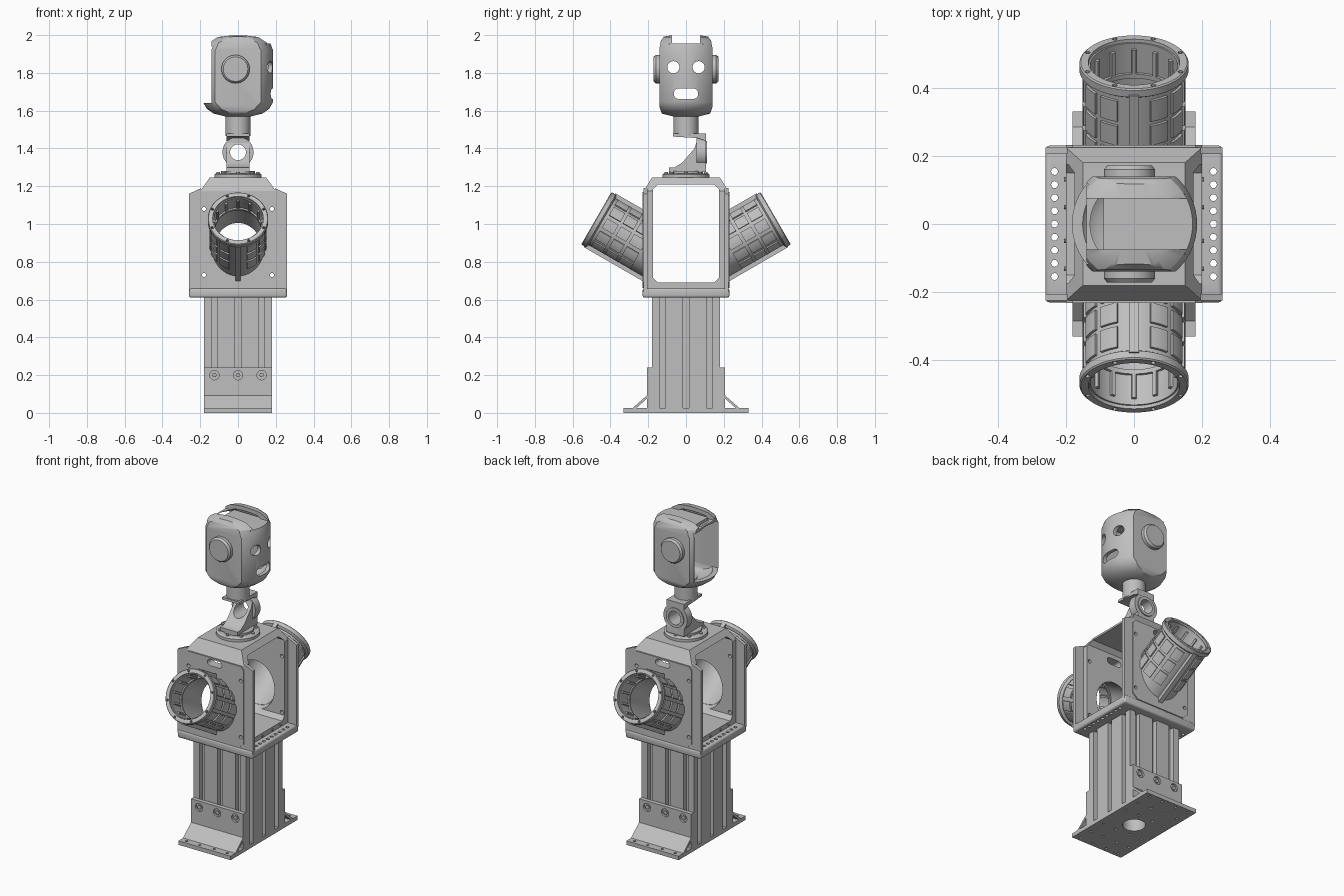
import bpy, bmesh
from math import radians, pi, cos, sin
from mathutils import Matrix, Vector

if "Cube" in bpy.data.objects:
    bpy.data.objects.remove(bpy.data.objects["Cube"])

grey = bpy.data.materials.new("machined grey")
grey.use_nodes = True
grey.diffuse_color = (0.52, 0.52, 0.52, 1)
grey.node_tree.nodes["Principled BSDF"].inputs["Base Color"].default_value = (0.52, 0.52, 0.52, 1)
parts = []


# ---- helpers ----
def finish(name, bm, matrix=None):
    if matrix:
        bm.transform(matrix)
    bmesh.ops.recalc_face_normals(bm, faces=bm.faces[:])
    mesh = bpy.data.meshes.new(name)
    bm.to_mesh(mesh)
    bm.free()
    mesh.materials.append(grey)
    ob = bpy.data.objects.new(name, mesh)
    bpy.context.collection.objects.link(ob)
    parts.append(ob)
    return ob


def add_prism(bm, pts, axis, a, b):
    place = {"x": lambda p: (a, p[0], p[1]), "y": lambda p: (p[0], a, p[1]), "z": lambda p: (p[0], p[1], a)}[axis]
    face = bm.faces.new([bm.verts.new(place(p)) for p in pts])
    ext = bmesh.ops.extrude_face_region(bm, geom=[face])["geom"]
    shift = Vector([(b - a) * (axis == k) for k in "xyz"])
    bmesh.ops.translate(bm, vec=shift, verts=[v for v in ext if isinstance(v, bmesh.types.BMVert)])


def prism(name, pts, axis, a, b, matrix=None):
    bm = bmesh.new()
    add_prism(bm, pts, axis, a, b)
    return finish(name, bm, matrix)


def rect(x, y, x2, y2):
    return [(x, y), (x2, y), (x2, y2), (x, y2)]


def circle(cx, cy, r, n=32):
    return [(cx + r * cos(2 * pi * i / n), cy + r * sin(2 * pi * i / n)) for i in range(n)]


def oval(cx, cy, half, r):
    return [(cx + (half if cos(t) > 0 else -half) + r * cos(t), cy + r * sin(t))
            for t in [2 * pi * (i + 0.5) / 24 for i in range(24)]]


def box(name, x, x2, y, y2, z, z2, matrix=None):
    return prism(name, rect(x, y, x2, y2), "z", z, z2, matrix)


def several(name, outlines, axis, a, b, matrix=None):
    bm = bmesh.new()
    for pts in outlines:
        add_prism(bm, pts, axis, a, b)
    return finish(name, bm, matrix)


def lathe(name, profile, n=64, closed=False, matrix=None):
    bm = bmesh.new()
    vs = [bm.verts.new((r, 0, z)) for r, z in profile]
    es = [bm.edges.new(e) for e in zip(vs, vs[1:] + vs[:1] if closed else vs[1:])]
    bmesh.ops.spin(bm, geom=vs + es, axis=(0, 0, 1), cent=(0, 0, 0), angle=2 * pi, steps=n)
    bmesh.ops.remove_doubles(bm, verts=bm.verts[:], dist=1e-5)
    return finish(name, bm, matrix)


def arc_pads(name, spans, rows, r, r2, matrix):
    """Curved pads on a tube: angular spans by rows along its axis."""
    bm = bmesh.new()
    for a, b in spans:
        ts = [radians(a + (b - a) * i / 5) for i in range(6)]
        pts = [(r2 * cos(t), r2 * sin(t)) for t in ts] + [(r * cos(t), r * sin(t)) for t in reversed(ts)]
        for z, z2 in rows:
            add_prism(bm, pts, "z", z, z2)
    return finish(name, bm, matrix)


def boolean(ob, *tools, op="DIFFERENCE", keep=False):
    for tool in tools:
        mod = ob.modifiers.new("cut", "BOOLEAN")
        mod.operation, mod.object, mod.solver = op, tool, "EXACT"
        bpy.context.view_layer.objects.active = ob
        bpy.ops.object.modifier_apply(modifier=mod.name)
        if not keep:
            parts.remove(tool)
            bpy.data.objects.remove(tool)
    return ob


def mirror_copy(ob, name):
    bm = bmesh.new()
    bm.from_mesh(ob.data)
    return finish(name, bm, Matrix.Scale(-1, 4, (0, 1, 0)))


# ---- slotted column and feet ----
column = box("column", -.18, .18, -.18, .18, .02, .62)
slots = (-.125, 0, .125)
for s in (-1, 1):
    e, d = s * .2, s * .15
    boolean(column,
            several("slots", [rect(p - .016, d, p + .016, e) for p in slots], "z", 0, .7),
            several("slots", [rect(d, p - .016, e, p + .016) for p in slots], "z", 0, .7))
base = box("base_plate", -.18, .18, -.33, .33, 0, .025)
holes = [circle(x, y, .008, 12) for x in (-.14, -.05, .05, .14) for y in (-.305, -.21, -.1, .1, .21, .305)]
bore = prism("bore", circle(0, 0, .065), "z", -.1, .5)
boolean(base, bore, keep=True)
boolean(column, bore)
boolean(base, several("base_holes", holes, "z", -.1, .1))

bracket = box("front_bracket", -.18, .18, -.206, -.18, .02, .24)
boolean(bracket, several("bolt_holes", [circle(x, .2, .025) for x in slots], "y", -.3, -.194))
bolts = several("front_bracket_bolts", [circle(x, .2, .013, 6) for x in slots], "y", -.204, -.19)
web = prism("front_foot_web", [(-.204, .095), (-.285, .024), (-.265, .024), (-.204, .078)], "x", -.18, .18)
for ob in (bracket, bolts, web):
    mirror_copy(ob, ob.name.replace("front", "back"))

# ---- torso housing ----
shelf = box("torso_shelf", -.26, .26, -.23, .23, .61, .66)
mod = shelf.modifiers.new("round", "BEVEL")
mod.width, mod.segments, mod.angle_limit = .012, 3, radians(40)
bpy.context.view_layer.objects.active = shelf
bpy.ops.object.modifier_apply(modifier="round")
boolean(shelf, several("shelf_holes", [circle(s * .233, .0385 * i, .01, 16) for s in (-1, 1) for i in range(-4, 5)],
                       "z", .5, .8))

bm = bmesh.new()
add_prism(bm, rect(-.2, -.225, .2, .225), "z", .65, 1.175)
bm.faces.ensure_lookup_table()
top = max(bm.faces, key=lambda f: f.calc_center_median().z)
roof = bmesh.ops.extrude_face_region(bm, geom=[top])["geom"]
bmesh.ops.delete(bm, geom=[top], context="FACES_ONLY")
for v in roof:
    if isinstance(v, bmesh.types.BMVert):
        v.co = (v.co.x * .75, v.co.y * .8, 1.245)
torso = finish("torso_housing", bm)
window = [(-.15, .69), (.15, .69), (.175, .715), (.175, 1.185), (.15, 1.21), (-.15, 1.21), (-.175, 1.185), (-.175, .715)]
boolean(torso, prism("window", window, "x", -.4, .4),
        prism("slot", oval(0, 1.14, .03, .02), "y", -.4, .4),
        several("plate_holes", [circle(x, z, .011, 16) for x in (-.18, .18) for z in (.73, 1.08)], "y", -.4, .4))

# Front and back wings, raised panels
wing = [(.195, .64), (.26, .64), (.26, 1.16), (.195, 1.19)]
several("front_wings", [wing, [(-x, z) for x, z in wing]], "y", -.225, -.205)
panel_pts = [(-.165, .66), (.165, .66), (.2, .69), (.2, 1.15), (.18, 1.17), (-.18, 1.17), (-.2, 1.15), (-.2, .69)]
panel = prism("front_panel", panel_pts, "y", -.231, -.22)
boolean(panel, prism("slot", oval(0, 1.14, .03, .02), "y", -.4, -.1),
        several("plate_holes", [circle(x, z, .011, 16) for x in (-.18, .18) for z in (.73, 1.08)], "y", -.4, -.1))
mirror_copy(bpy.data.objects["front_wings"], "back_wings")
for s, side in ((1, "left"), (-1, "right")):
    several(side + "_frame_bolts", [circle(y, .675, .006, 10) for y in (-.13, -.05, .05, .13)], "x", s * .195, s * .206)

# ---- angled arm sockets ----
arm = Matrix.Translation((0, -.475, 1.03)) @ Matrix.Rotation(radians(60), 4, "X")
for target in (torso, panel):
    boolean(target, prism("arm_bore", circle(0, 0, .129, 64), "z", -.45, 0, arm))
back_arm = Matrix.Rotation(pi, 4, "Z") @ arm
boolean(torso, prism("arm_bore", circle(0, 0, .129, 64), "z", -.45, 0, back_arm))
mirror_copy(panel, "back_panel")

tube = lathe("front_arm_tube", [(.128, -.45), (.143, -.45), (.143, -.01), (.128, -.01)], 64, True, arm)
flange = lathe("front_arm_flange", [(.13, -.035), (.148, -.035), (.16, -.027), (.16, -.004), (.156, 0), (.134, 0)],
               64, True, arm)
ring = [circle(.147 * cos(t), .147 * sin(t), .007, 12) for t in [pi / 4 * i + pi / 8 for i in range(8)]]
boolean(flange, several("flange_holes", ring, "z", -.02, .1, arm))
ribs = several("front_arm_ribs", [rect(-.014, .138, .014, .165), rect(-.014, -.165, .014, -.138)], "z", -.45, -.02, arm)
spans = [(c + d - 11, c + d + 11) for c in (0, 180) for d in (-60, -30, 0, 30, 60)]
rows = [(-.12, -.05), (-.2, -.135), (-.29, -.215)]
pads = arc_pads("front_arm_pads", spans, rows, .14, .151, arm)
teeth = arc_pads("front_arm_inner_teeth", [(30 * i - 3, 30 * i + 3) for i in range(12)], [(-.11, -.03)], .119, .131, arm)
collar = lathe("front_arm_inner_collar", [(.12, -.125), (.131, -.125), (.131, -.11), (.12, -.11)], 64, True, arm)
for ob in (tube, ribs, pads):
    boolean(ob, box("trim", -.4, .4, -.2, .4, .3, 1.5))
for ob in (tube, flange, ribs, pads, teeth, collar):
    mirror_copy(ob, ob.name.replace("front", "back"))

# ---- neck joint ----
lathe("neck_base_disc", [(0, 1.24), (.125, 1.24), (.125, 1.262), (.115, 1.268), (.09, 1.268), (.09, 1.28), (0, 1.28)])
several("neck_base_bolts", [circle(.104 * cos(pi / 4 * i), .104 * sin(pi / 4 * i), .009, 12) for i in range(8)],
        "z", 1.26, 1.276)
gusset = prism("neck_gusset", [(-.09, 1.275), (.105, 1.275), (.105, 1.34), (.055, 1.43), (.045, 1.40),
                               (-.02, 1.325), (-.06, 1.30), (-.09, 1.298)], "x", -.06, .06)
joint = prism("neck_joint_ring", circle(0, 1.38, .082, 48), "y", .055, .105)
rim = prism("neck_joint_rim", circle(0, 1.38, .06, 48), "y", .1, .112)
for ob in (gusset, joint, rim):
    boolean(ob, prism("pin_hole", circle(0, 1.38, .042), "y", -.3, .3))
prism("neck_link", [(-.07, 1.463), (.06, 1.455), (.106, 1.44), (.106, 1.478), (-.07, 1.478)], "x", -.06, .06)
lathe("neck_post", [(0, 1.465), (.066, 1.465), (.066, 1.6), (0, 1.6)], 48)


# ---- hollow head ----
def head_solid(name, t):
    prof = [(0, 1.57), (.07, 1.57), (.13, 1.585), (.165, 1.61), (.185, 1.645), (.185, 1.92), (.17, 1.96),
            (.13, 1.99), (.07, 2), (0, 2)]
    cut = [(.11, 1.57), (.13, 1.59), (.14, 1.62), (.14, 1.93), (.133, 1.97), (.112, 2)]
    shrink = lambda z: 1.785 + (z - 1.785) * (1 - t / .215)
    solid = lathe(name, [(max(r - t, 0), shrink(z)) for r, z in prof])
    half = [(y - t, shrink(z)) for y, z in cut]
    return boolean(solid, prism("sides", half + [(-y, z) for y, z in reversed(half)], "x", -.3, .3), op="INTERSECT")


head = head_solid("head_shell", 0)
boolean(head, head_solid("cavity", .022),
        box("back_cut", -.3, -.14, -.3, .3, 1.64, 2.1),
        box("back_opening", -.3, -.05, -.118, .118, 1.64, 1.94),
        box("crown_notch", -.3, .3, -.075, .075, 1.955, 2.1),
        several("eyes", [circle(y, 1.83, .032) for y in (-.067, .067)], "x", .05, .3),
        prism("mouth", oval(0, 1.69, .037, .028), "x", .05, .3))
box("crown_floor", -.09, .15, -.09, .09, 1.938, 1.955)
for s, side in ((-1, "front"), (1, "back")):
    turn = Matrix.Translation((-.013, 0, 1.82)) @ Matrix.Rotation(-s * pi / 2, 4, "X")
    lathe(side + "_ear", [(0, .13), (.075, .13), (.075, .16), (.065, .172), (0, .172)], 48, matrix=turn)

# ---- shading ----
bpy.ops.object.select_all(action="DESELECT")
for ob in parts:
    ob.select_set(True)
bpy.context.view_layer.objects.active = head
bpy.ops.object.shade_smooth_by_angle(angle=radians(30))
